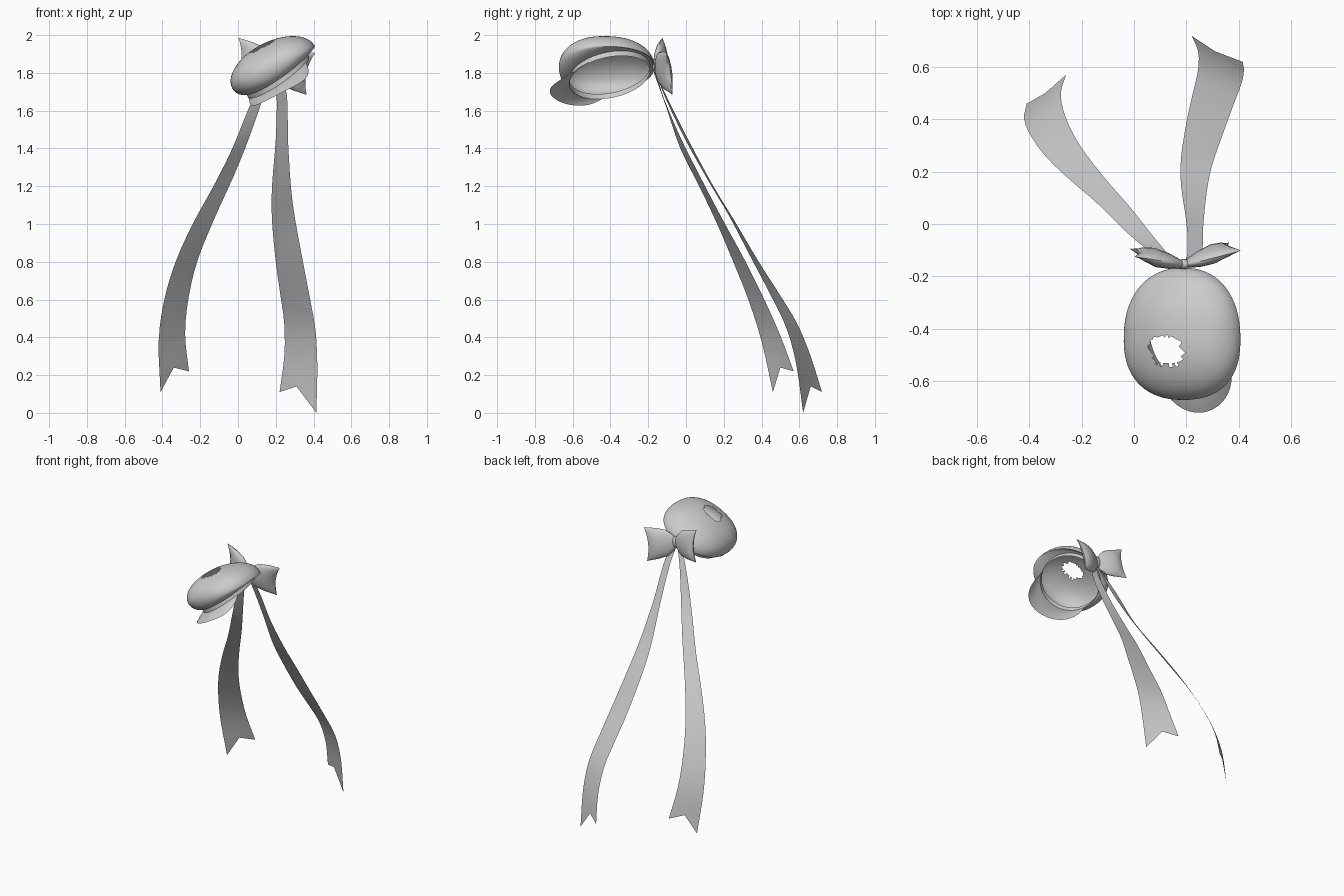
import bpy, bmesh, math, random
from mathutils import Vector

random.seed(4)
if "Cube" in bpy.data.objects:
    bpy.data.objects.remove(bpy.data.objects["Cube"], do_unlink=True)

GREY = (0.6, 0.6, 0.6, 1)
mat = bpy.data.materials.new("plain grey")
mat.use_nodes = True
mat.diffuse_color = GREY
mat.node_tree.nodes["Principled BSDF"].inputs["Base Color"].default_value = GREY


def grid_object(name, rows, wrap=False, hole=None):
    """Skin rows of points (of equal length) into one smooth sheet or tube."""
    bm = bmesh.new()
    grid = [[bm.verts.new(p) for p in row] for row in rows]
    n = len(rows[0])
    for a, b in zip(grid, grid[1:]):
        for i in range(n if wrap else n - 1):
            j = (i + 1) % n
            bm.faces.new((a[i], a[j], b[j], b[i]))
    if hole:
        torn = [f for f in bm.faces if hole(f.calc_center_median())]
        bmesh.ops.delete(bm, geom=torn, context='FACES')
    bmesh.ops.remove_doubles(bm, verts=bm.verts, dist=0.0002)
    bmesh.ops.recalc_face_normals(bm, faces=bm.faces)
    me = bpy.data.meshes.new(name)
    bm.to_mesh(me)
    bm.free()
    ob = bpy.data.objects.new(name, me)
    bpy.context.collection.objects.link(ob)
    me.materials.append(mat)
    bpy.ops.object.select_all(action='DESELECT')
    bpy.context.view_layer.objects.active = ob
    ob.select_set(True)
    bpy.ops.object.shade_smooth_by_angle(angle=math.radians(40))


# Cap frame: tilted sideways about its own centre
TILT = math.radians(27)
C, S = math.cos(TILT), math.sin(TILT)
SEG = 72
angles = [2 * math.pi * i / SEG for i in range(SEG)]


def cap(x, y, u):
    return Vector((0.188 + C * x - S * u, -0.42 + y, 1.83 + S * x + C * u))


def crown_edge(a, r):
    """Slightly squared outline, a little narrower at the back."""
    c, s = math.cos(a), math.sin(a)
    x = math.copysign(abs(c) ** 0.87, c) * (1 - 0.06 * s)
    return r * 0.98 * x, r * 1.01 * math.copysign(abs(s) ** 0.87, s)


def band(a, drop):
    """Head opening, tipped forward and lower on one side."""
    x, y = 0.192 * math.cos(a), 0.213 * math.sin(a) + 0.016
    return x, y, -0.034 - drop + 0.13 * x + 0.18 * y


# Crown: flattened dome, curling under to the head opening
rows = []
for k in range(-8, 25):
    row = []
    for a in angles:
        if k < 0:
            t = -k / 8
            (ox, oy), (bx, by, bu) = crown_edge(a, 0.25), band(a, 0)
            f = 1 - math.cos(t * math.pi / 2)
            row.append(cap(ox + (bx - ox) * f, oy + (by - oy) * f,
                           bu * math.sin(t * math.pi / 2)))
        else:
            t = k * math.pi / 48
            x, y = crown_edge(a, 0.25 * max(math.cos(t), 0))
            row.append(cap(x, y, 0.136 * math.sin(t)))
    rows.append(row)

ragged = [random.uniform(0.054, 0.07) for _ in range(18)]


def torn_hole(p):
    dx, dy = p.x - 0.122, p.y + 0.483
    i = int((math.atan2(dy, dx) + math.pi) / (2 * math.pi) * 17.99)
    return p.z > 1.85 and math.hypot(dx, dy) < ragged[i]


grid_object("cap_crown", rows, wrap=True, hole=torn_hole)

# Band around the head opening
grid_object("cap_band", [[cap(*band(a, d)) for a in angles] for d in (0, 0.03)], wrap=True)

# Visor: drooping crescent, turned slightly to one side
rows = []
for j in range(6):
    t = j / 5
    row = []
    for i in range(29):
        s = i / 14 - 1
        a = math.radians(-101 + 70 * s)
        x, y, u = band(a, 0.025)
        w = t * (1 - abs(s) ** 5)
        reach = 0.075 + 0.03 * (1 - s * s)
        row.append(cap(x + reach * w * math.cos(a) * 0.4,
                       y + reach * w * math.sin(a),
                       u + (-0.14 - u) * w * (0.6 + 0.4 * w)))
    rows.append(row)
grid_object("cap_visor", rows)

# Bow: two puffed loops and a knot, tilted down to one side
KNOT = Vector((0.19, -0.155, 1.835))
along = Vector((0.98, 0, -0.2))
# position along loop, half height, half thickness
LOOP = [(0, 0.03, 0.012), (0.12, 0.06, 0.02), (0.3, 0.09, 0.03),
        (0.6, 0.104, 0.036), (0.85, 0.11, 0.024), (1, 0.113, 0.005)]
# side, lean of the loop's outer edge, sweep backward
for name, side, lean, sweep in (("bow_loop_left", 1, 0.2, 0.068),
                                ("bow_loop_right", -1, 0.08, 0.045)):
    up = Vector((lean, 0, 0.98))
    rows = []
    for s, h, th in LOOP:
        row = []
        for i in range(20):
            a = 2 * math.pi * i / 20
            v = math.sin(a)
            reach = 0.2 * s - 0.025 * s * s * (1 - v * v)
            back = sweep * s - 0.015 * s * v + th * math.cos(a)
            row.append(KNOT + along * side * reach + up * h * v + Vector((0, back, 0)))
        rows.append(row)
    # close the thin outer end
    end = rows[-1]
    rows.append([(end[i] + end[(10 - i) % 20]) / 2 for i in range(20)])
    grid_object(name, rows, wrap=True)

rows = []
for j in range(9):
    t = math.pi * (j / 8 - 0.5)
    rows.append([KNOT + along * 0.027 * math.cos(t) * math.cos(a)
                 + Vector((0.2, 0, 0.98)) * 0.042 * math.sin(t)
                 + Vector((0, 0.022 * math.cos(t) * math.sin(a), 0))
                 for a in (2 * math.pi * i / 16 for i in range(16))])
grid_object("bow_knot", rows, wrap=True)


# Streamers: pairs of edge points from the knot down, then a notched end
def smooth_path(pts, steps=3):
    """Catmull-Rom curve through the points."""
    pts = [Vector(p) for p in pts]
    ext = [pts[0] * 2 - pts[1]] + pts + [pts[-1] * 2 - pts[-2]]
    out = []
    for p0, p1, p2, p3 in zip(ext, ext[1:], ext[2:], ext[3:]):
        for k in range(steps):
            t = k / steps
            out.append(p1 + (p2 - p0) * (t / 2)
                       + (2 * p0 - 5 * p1 + 4 * p2 - p3) * (t * t / 2)
                       + (3 * p1 - p0 - 3 * p2 + p3) * (t ** 3 / 2))
    return out + [pts[-1]]


RIGHT = [((.15, -.17, 1.8), (.18, -.16, 1.81)), ((.06, -.105, 1.62), (.13, -.115, 1.66)),
         ((-.03, -.03, 1.40), (.06, -.03, 1.46)), ((-.13, .07, 1.2), (-.02, .07, 1.26)),
         ((-.24, .165, 1.0), (-.12, .185, 1.04)), ((-.33, .25, .8), (-.21, .305, .82)),
         ((-.39, .33, .6), (-.26, .405, .62)), ((-.42, .4, .38), (-.28, .495, .42)),
         ((-.41, .46, .11), (-.26, .57, .22))]
LEFT = [((.19, -.16, 1.8), (.23, -.16, 1.8)), ((.205, -.105, 1.68), (.26, -.11, 1.67)),
        ((.20, .01, 1.45), (.265, .0, 1.44)), ((.18, .145, 1.2), (.28, .135, 1.2)),
        ((.18, .255, 1.02), (.30, .23, 1.04)), ((.2, .385, .8), (.34, .345, .82)),
        ((.225, .5, .62), (.38, .455, .61)), ((.245, .59, .47), (.41, .535, .44)),
        ((.245, .66, .3), (.42, .585, .25)), ((.22, .72, .11), (.415, .62, 0))]
for name, pairs, notch in (("streamer_right", RIGHT, (-.34, .50, .24)),
                           ("streamer_left", LEFT, (.31, .66, .14))):
    edges = [smooth_path(side) for side in zip(*pairs)]
    rows = [[a, (a + b) / 2, b] for a, b in zip(*edges)]
    # blend the middle line into the notch
    for back, amount in ((1, 1), (2, 0.6), (3, 0.25)):
        rows[-back][1] += (Vector(notch) - (edges[0][-1] + edges[1][-1]) / 2) * amount
    grid_object(name, rows)
